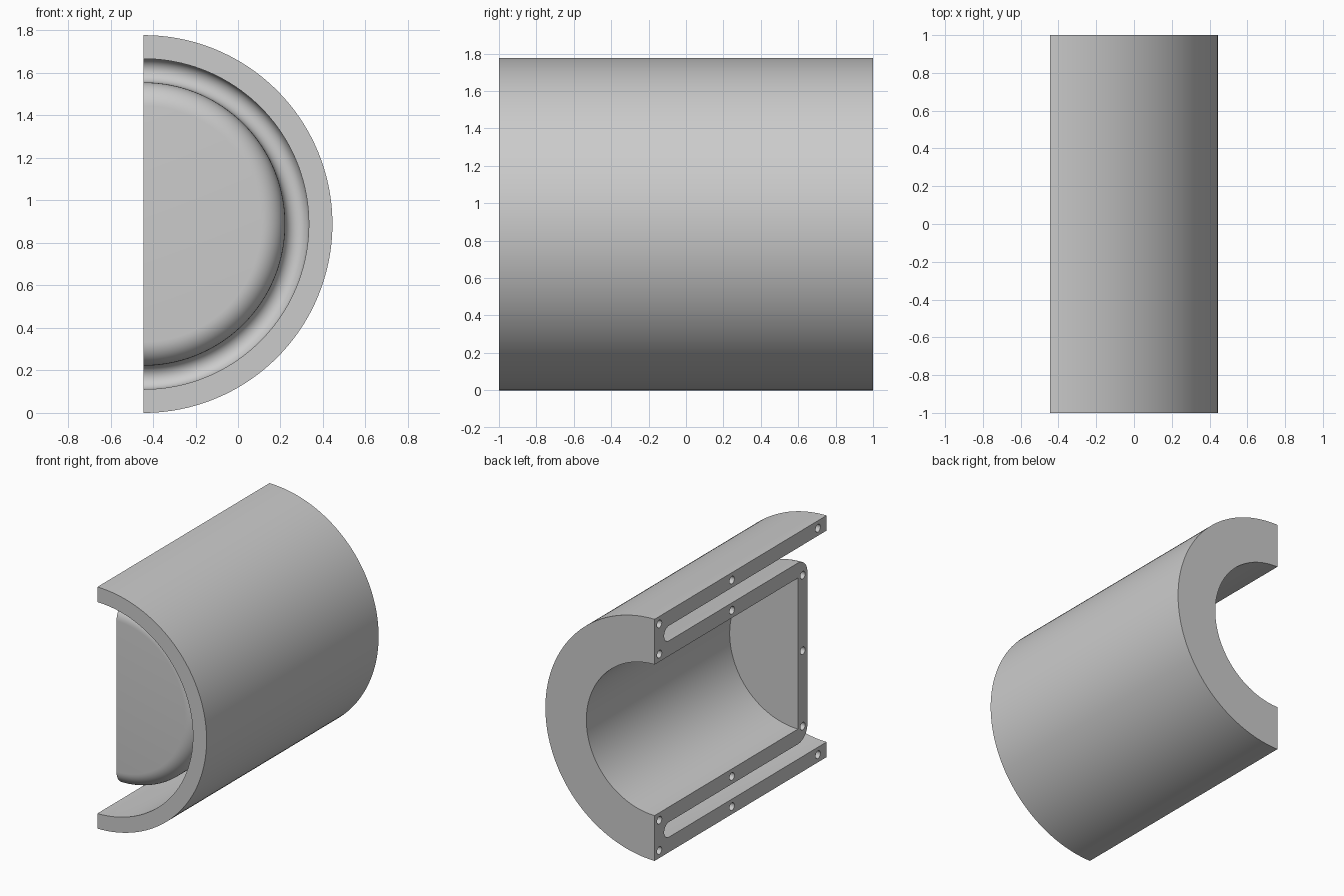
import bpy, bmesh, math
from mathutils import Matrix, Vector

cube = bpy.data.objects.get("Cube")
if cube:
    bpy.data.objects.remove(cube, do_unlink=True)

T = 1 / 9                 # wall thickness, also the gap width
R = 8 * T                 # outer radius
AXIS = Vector((-R / 2, 0, R))
FRONT = -7 * T            # front face of the inner cup

grey = bpy.data.materials.new("plain grey")
grey.use_nodes = True
grey.diffuse_color = (0.6, 0.6, 0.6, 1)
grey.node_tree.nodes["Principled BSDF"].inputs["Base Color"].default_value = (0.6, 0.6, 0.6, 1)


def make_object(name, bm):
    bmesh.ops.recalc_face_normals(bm, faces=bm.faces)
    mesh = bpy.data.meshes.new(name)
    bm.to_mesh(mesh)
    bm.free()
    mesh.materials.append(grey)
    obj = bpy.data.objects.new(name, mesh)
    bpy.context.collection.objects.link(obj)
    return obj


def arc(r, y, radius, start, end, steps):
    angles = [math.radians(start + (end - start) * i / steps) for i in range(steps + 1)]
    return [(r + radius * math.cos(a), y + radius * math.sin(a)) for a in angles]


# Wall section as (radius, y): cup with rounded rim, round-ended gap, outer sleeve
section = [(0, FRONT + T), (0, FRONT)]
section += arc(5 * T, FRONT + T, T, -90, 0, 10)
section += arc(6.5 * T, 7.5 * T, T / 2, 180, 0, 14)
section += [(7 * T, -1), (R, -1), (R, 1), (5 * T, 1), (5 * T, FRONT + T)]

# Half turn of the section around the long axis, closed by the flat split face
bm = bmesh.new()
verts = [bm.verts.new((0, y, r)) for r, y in section]
edges = [bm.edges.new((a, b)) for a, b in zip(verts[1:], verts[2:] + verts[:1])]
result = bmesh.ops.spin(bm, geom=verts + edges, cent=(0, 0, 0), axis=(0, 1, 0),
                        angle=math.pi, steps=80, use_duplicate=False)
last = [v for v in result["geom_last"] if isinstance(v, bmesh.types.BMVert)]
bmesh.ops.remove_doubles(bm, verts=bm.verts, dist=1e-5)
bmesh.ops.holes_fill(bm, edges=[e for e in bm.edges if e.is_boundary], sides=0)
if any(e.is_boundary for e in bm.edges):
    bmesh.ops.contextual_create(bm, geom=[e for e in bm.edges if e.is_boundary])
bmesh.ops.translate(bm, verts=bm.verts, vec=AXIS)
shell = make_object("half_shell", bm)

# Dowel holes along the split face
holes = [(side * r, y) for side in (-1, 1) for r, y in (
    (7.5 * T, 0.944), (7.5 * T, 0.1), (7.5 * T, -0.9),
    (5.5 * T, 0.944), (5.5 * T, 0.1), (5 * T, FRONT + T / 2))]
holes.append((0, FRONT + T / 2))
bm = bmesh.new()
for z, y in holes:
    place = Matrix.Translation(AXIS + Vector((0, y, z))) @ Matrix.Rotation(math.pi / 2, 4, 'Y')
    bmesh.ops.create_cone(bm, cap_ends=True, segments=20, radius1=0.028, radius2=0.028,
                          depth=2 * T, matrix=place)
cutter = make_object("dowel_hole_cutter", bm)
cutter.hide_render = True

drill = shell.modifiers.new("dowel holes", 'BOOLEAN')
drill.operation = 'DIFFERENCE'
drill.solver = 'EXACT'
drill.object = cutter
bpy.context.view_layer.objects.active = shell
shell.select_set(True)
bpy.ops.object.modifier_apply(modifier=drill.name)
bpy.data.objects.remove(cutter, do_unlink=True)
bpy.ops.object.shade_smooth_by_angle(angle=math.radians(30))
